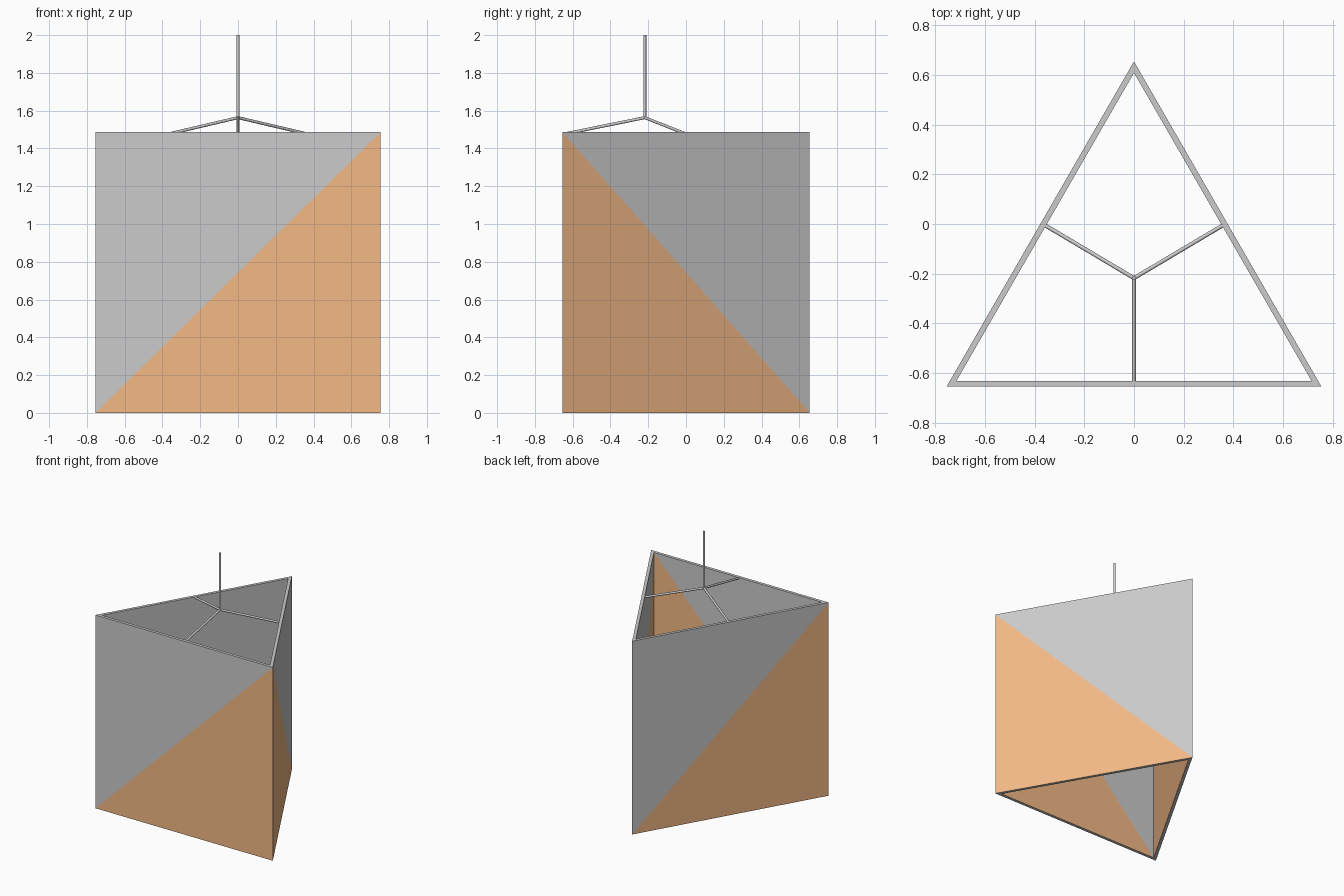
import bpy, bmesh, math
from mathutils import Vector

if "Cube" in bpy.data.objects:
    bpy.data.objects.remove(bpy.data.objects["Cube"])

H = 1.487
WALL = 0.023
orange = bpy.data.materials.new("orange")
orange.diffuse_color = (0.9, 0.49, 0.24, 1)
orange.use_nodes = True
orange.node_tree.nodes["Principled BSDF"].inputs["Base Color"].default_value = orange.diffuse_color

# Shade corners: outer triangle and the same triangle inset by the wall thickness
outer = [Vector((-0.755, -0.655)), Vector((0.755, -0.655)), Vector((0, 0.655))]
sides = [(outer[(i + 1) % 3] - outer[i]).length for i in range(3)]
incentre = sum((outer[i] * sides[(i + 1) % 3] for i in range(3)), Vector((0, 0))) / sum(sides)
inradius = incentre.y - outer[0].y
inner = [p.lerp(incentre, WALL / inradius) for p in outer]


def make_object(name, faces, material=None):
    bm = bmesh.new()
    for pts in faces:
        bm.faces.new([bm.verts.new(p) for p in pts])
    bmesh.ops.remove_doubles(bm, verts=bm.verts, dist=1e-5)
    me = bpy.data.meshes.new(name)
    bm.to_mesh(me)
    bm.free()
    if material:
        me.materials.append(material)
    ob = bpy.data.objects.new(name, me)
    bpy.context.collection.objects.link(ob)
    return ob


def at(p, z):
    return Vector((p.x, p.y, z))


# Diagonally split walls (same split inside and out) and the grey rims
lower, upper, top_rim, bottom_rim = [], [], [], []
for i in range(3):
    j = (i + 1) % 3
    # the orange half of each wall is tall at this corner
    tall = (1, 1, 0)[i]
    for ring, flip in ((outer, False), (inner, True)):
        a, b = ring[i], ring[j]
        if tall:
            lo = [at(a, 0), at(b, 0), at(b, H)]
            up = [at(a, 0), at(b, H), at(a, H)]
        else:
            lo = [at(a, 0), at(b, 0), at(a, H)]
            up = [at(b, 0), at(b, H), at(a, H)]
        if i == 1:      # right wall: tall at its front corner
            lo = [at(a, 0), at(b, 0), at(a, H)]
            up = [at(b, 0), at(b, H), at(a, H)]
        if i == 2:      # left wall: tall at its front corner
            lo = [at(a, 0), at(b, 0), at(b, H)]
            up = [at(a, 0), at(b, H), at(a, H)]
        lower.append(lo[::-1] if flip else lo)
        upper.append(up[::-1] if flip else up)
    top_rim.append([at(outer[i], H), at(outer[j], H), at(inner[j], H), at(inner[i], H)])
    bottom_rim.append([at(p, 0) for p in (inner[i], inner[j], outer[j], outer[i])])

make_object("shade_lower_panels", lower, orange)
make_object("shade_upper_panels", upper)
make_object("shade_top_rim", top_rim)
make_object("shade_bottom_rim", bottom_rim)


def rod(name, a, b, r=0.008):
    a, b = Vector(a), Vector(b)
    d = b - a
    bpy.ops.mesh.primitive_cylinder_add(vertices=12, radius=r, depth=d.length, location=(a + b) / 2)
    ob = bpy.context.object
    ob.name = name
    ob.rotation_euler = d.to_track_quat('Z', 'Y').to_euler()
    bpy.ops.object.shade_smooth_by_angle(angle=math.radians(40))


# Hanging rod and three support arms
hub = (0, -0.218, 1.563)
rod("hanging_rod", (0, -0.218, 1.557), (0, -0.218, 2.0))
rod("front_arm", hub, (0, -0.643, 1.477))
rod("right_arm", hub, (0.367, 0, 1.477))
rod("left_arm", hub, (-0.367, 0, 1.477))
